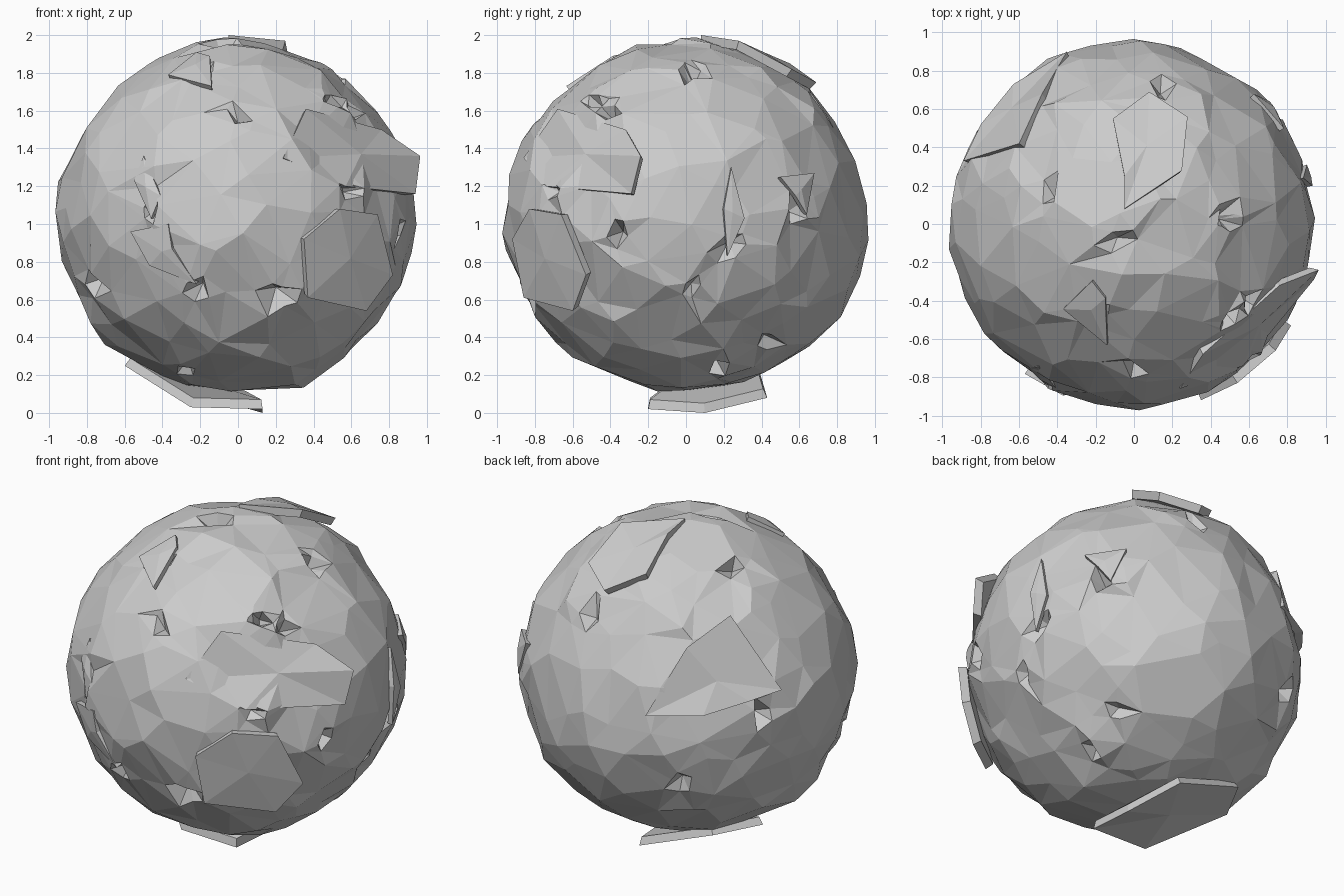
import bpy, bmesh, math, random
from mathutils import Vector, geometry

if "Cube" in bpy.data.objects:
    bpy.data.objects.remove(bpy.data.objects["Cube"])

random.seed(7)
C = Vector((0, 0, 1.03))   # centre of the ball
R = 0.94                   # mean radius
fans = []                  # outer triangles of the sheets, kept clear of the ball

# Radius read off the outlines, at points relative to the centre
guides = [(-.97, 0, .1), (.96, 0, .12), (.9, 0, -.15), (.66, 0, -.61), (.8, 0, .45),
          (.5, 0, .77), (-.81, 0, .50), (-.62, 0, .71), (-.77, 0, -.59), (-.42, 0, -.83),
          (.43, 0, -.86), (-.1, 0, .94), (0, 0, -.91), (0, .97, -.08), (0, .9, .2),
          (0, .9, -.38), (0, .6, -.7), (0, .78, .54), (0, .62, .72), (0, -.97, .02),
          (0, -.91, .33), (0, -.76, .53), (0, -.57, .74), (0, -.67, -.68), (.4, .88, 0),
          (.57, .72, 0), (.75, .58, 0), (-.75, .59, 0), (-.36, .9, 0), (-.89, .33, 0),
          (-.82, -.49, 0), (-.35, -.9, 0), (.2, -.95, 0)]
guides = [(Vector(g).normalized(), Vector(g).length) for g in guides]


def base_radius(d):
    ws = [(1 / ((d - g).length ** 3 + .01), r) for g, r in guides] + [(12, R)]
    return sum(w * r for w, r in ws) / sum(w for w, r in ws)


def on_ball(axis, a, b, r=.95):
    """Direction of a point read in one of the straight views."""
    d = math.sqrt(max(0.0, r * r - a * a - b * b))
    v = {'front': (a, -d, b), 'right': (d, a, b), 'top': (a, b, d),
         'back': (a, d, b), 'left': (-d, a, b), 'bottom': (a, b, -d)}[axis]
    return Vector(v).normalized()


def finish(name, bm):
    bmesh.ops.recalc_face_normals(bm, faces=bm.faces)
    me = bpy.data.meshes.new(name)
    bm.to_mesh(me)
    bm.free()
    ob = bpy.data.objects.new(name, me)
    bpy.context.collection.objects.link(ob)


def sheet(name, outline, thick=.05):
    """Raised folded sheet: outline with a rim running in towards the centre."""
    bm = bmesh.new()
    outline = [Vector(p) for p in outline]
    outer = [bm.verts.new(p) for p in outline]
    inner = [bm.verts.new(C + (p - C) * (1 - thick)) for p in outline]
    mid = C + (sum(outline, Vector()) / len(outline) - C) * 1.02
    hub = bm.verts.new(mid)
    for i in range(len(outline)):
        j = (i + 1) % len(outline)
        bm.faces.new((outer[i], outer[j], hub))
        bm.faces.new((outer[j], outer[i], inner[i], inner[j]))
        fans.append((outline[i] - C, outline[j] - C, mid - C))
    bm.faces.new(inner[::-1])
    finish(name, bm)


def view_sheet(name, view, outline, r=.955, thick=.03):
    sheet(name, [C + on_ball(view, a, b, r) * r for a, b in outline], thick)


# Large raised sheets
sheet("upper_right_sheet", [(.24, -.86, 1.35), (.36, -.68, 1.61), (.76, -.32, 1.5),
                            (.965, -.24, 1.36), (.94, -.29, 1.16), (.57, -.74, 1.2)])
sheet("lower_right_sheet", [(.35, -.92, .92), (.54, -.83, 1.08), (.74, -.66, 1.05),
                            (.82, -.53, .73), (.68, -.6, .54), (.37, -.86, .61)])
sheet("bottom_sheet", [(.13, -.2, .02), (.13, .1, 0), (.02, .43, .08), (-.45, .38, .25),
                       (-.6, .1, .25), (-.25, -.2, .03)])
sheet("top_sheet", [(-.05, .08, 2.0), (.25, .28, 1.97), (.28, .56, 1.82), (.08, .69, 1.75),
                    (-.11, .55, 1.85), (-.05, .25, 1.97)])
view_sheet("back_left_sheet", 'top', [(-.89, .33), (-.6, .42), (-.48, .68), (-.35, .9),
                                      (-.63, .73), (-.8, .52)], .975, .05)
view_sheet("front_left_sheet", 'front', [(-.37, -.03), (-.35, -.16), (-.22, -.35),
                                         (-.47, -.25), (-.57, -.07)], .97, .05)
# Small turned-up folds
folds = {'fold_front': ('front', [(-.5, .33), (-.41, .12), (-.46, .0), (-.55, .2)]),
         'fold_top_front': ('front', [(-.15, .86), (-.14, .7), (-.37, .76), (-.22, .88)]),
         'fold_right_back': ('right', [(.5, .22), (.68, .24), (.64, .02), (.58, .12)]),
         'fold_right_low': ('right', [(.22, -.2), (.31, -.0), (.24, .27), (.2, .05)])}
for name, (view, outline) in folds.items():
    view_sheet(name, view, outline)

# Dents: view and position relative to the centre
dents = [('front', .60, .15), ('front', -.47, .06), ('front', .0, .55),
         ('front', .22, -.40), ('front', -.2, -.37), ('front', -.29, -.82),
         ('front', .62, .58), ('right', .25, -.14), ('right', .03, -.38),
         ('right', -.50, .62), ('right', .03, .8), ('right', -.38, -.08),
         ('right', .6, .04), ('right', .17, -.82), ('top', .5, .05),
         ('top', -.23, -.48), ('top', -.1, -.08), ('top', .5, -.48),
         ('top', -.45, .15), ('top', .15, .74), ('back', -.5, -.3),
         ('left', -.4, -.35), ('left', .45, .1), ('bottom', .5, .45)]

# Points of the ball as (direction, radius)
pts = []
for view, a, b in dents:
    c = on_ball(view, a, b)
    t = c.orthogonal().normalized()
    s = c.cross(t)
    turn = random.uniform(0, 6.28)
    t, s = t * math.cos(turn) + s * math.sin(turn), s * math.cos(turn) - t * math.sin(turn)
    r = base_radius(c)
    pts.append((c, r - random.uniform(.06, .12)))
    for k in range(5):
        ang = k * math.tau / 5 + random.uniform(-.4, .4)
        w = random.uniform(.05, .1)
        d = (c + t * math.cos(ang) * w * 1.6 + s * math.sin(ang) * w * .8).normalized()
        pts.append((d, r + random.choice((-.02, 0, .01))))
N = 260
for i in range(N):
    z = 1 - (2 * i + 1) / N
    q = math.sqrt(1 - z * z)
    d = Vector((q * math.cos(i * 2.39996), q * math.sin(i * 2.39996), z))
    d = (d + Vector([random.uniform(-.09, .09) for _ in range(3)])).normalized()
    if all((d - p).length > .08 for p, _ in pts):
        pts.append((d, base_radius(d) + random.uniform(-.018, .018)))

# Crumpled ball: triangulate the directions, push each to its radius, below any sheet
bm = bmesh.new()
radius = {}
for d, r in pts:
    for tri in fans:
        hit = geometry.intersect_ray_tri(*tri, d, Vector())
        if hit:
            r = min(r, hit.length - .02)
    radius[bm.verts.new(d)] = r
bmesh.ops.convex_hull(bm, input=bm.verts[:])
for v in bm.verts:
    v.co = C + v.co.normalized() * radius[v]
finish("crumpled_ball", bm)
